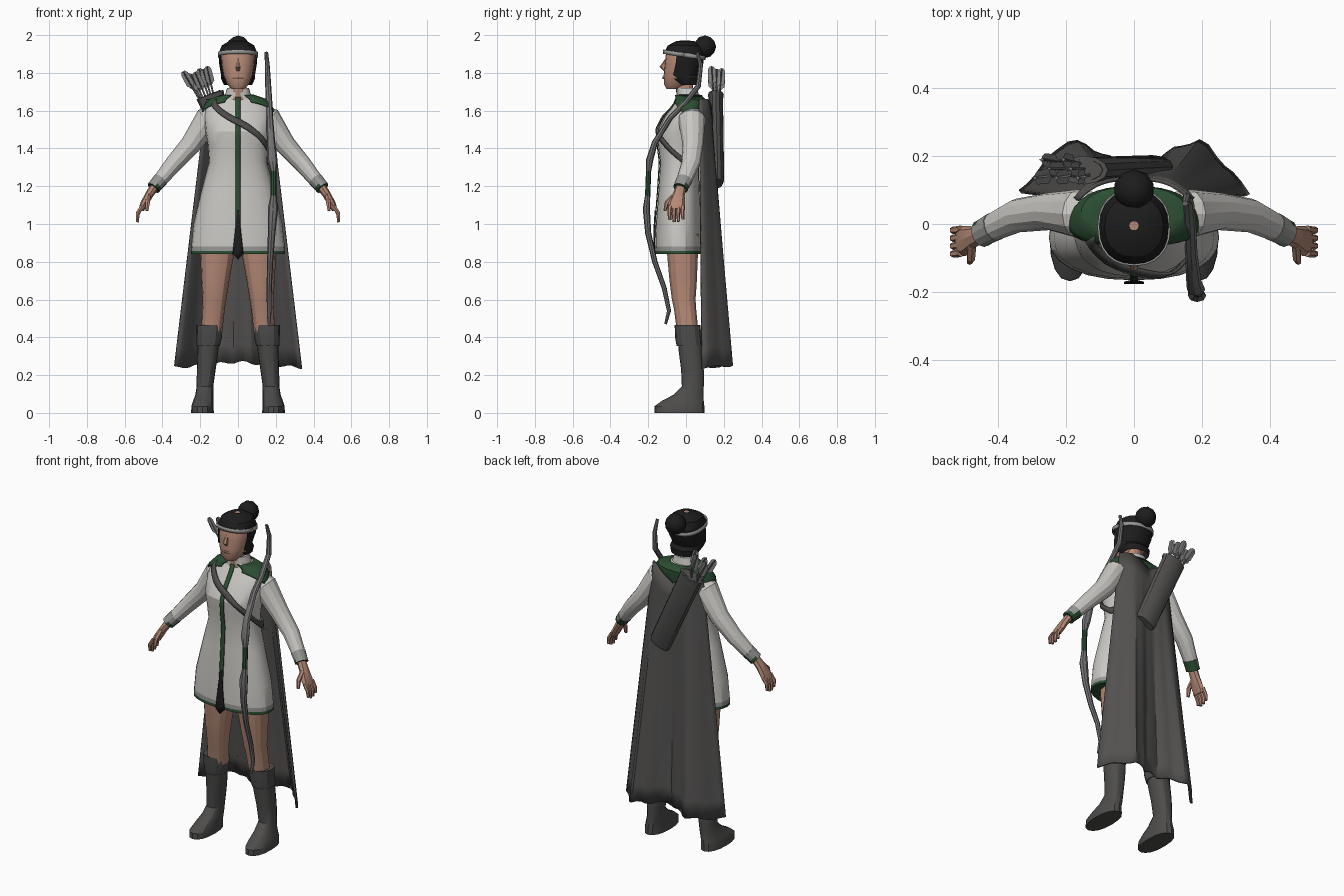
import bpy, bmesh, random
from math import sin, cos, pi, radians
from mathutils import Vector

random.seed(4)
if "Cube" in bpy.data.objects:
    bpy.data.objects.remove(bpy.data.objects["Cube"])


def material(name, r, g, b):
    m = bpy.data.materials.new(name)
    m.use_nodes = True
    m.diffuse_color = (r, g, b, 1)
    m.node_tree.nodes["Principled BSDF"].inputs["Base Color"].default_value = (r, g, b, 1)
    return m


SKIN = material("skin", .46, .25, .18)
HAIR = material("black hair", .012, .012, .013)
CLOTH = material("pale cloth", .58, .57, .54)
GREEN = material("dark green", .025, .075, .033)
CAPE = material("cape grey", .085, .082, .08)
BOOT = material("boot leather", .075, .073, .071)
BOW = material("bow grey", .17, .17, .17)
TRIM = material("trim grey", .3, .3, .29)
FEATHER = material("feather grey", .22, .22, .22)
parts = []


def finish(name, bm, mats, rule=None):
    bmesh.ops.recalc_face_normals(bm, faces=bm.faces)
    if rule:
        for f in bm.faces:
            f.material_index = rule(f.calc_center_median())
    mesh = bpy.data.meshes.new(name)
    bm.to_mesh(mesh)
    bm.free()
    for m in mats:
        mesh.materials.append(m)
    ob = bpy.data.objects.new(name, mesh)
    bpy.context.collection.objects.link(ob)
    parts.append(ob)
    return ob


def skin_rings(name, rings, mats, rule=None, drop=None):
    """Join closed rings of points into a capped skin."""
    bm = bmesh.new()
    rows = [[bm.verts.new(p) for p in ring] for ring in rings]
    n = len(rows[0])
    for a, b in zip(rows, rows[1:]):
        for i in range(n):
            j = (i + 1) % n
            bm.faces.new((a[i], a[j], b[j], b[i]))
    if drop:
        gone = [f for f in bm.faces if drop(f.calc_center_median())]
        bmesh.ops.delete(bm, geom=gone, context="FACES")
    else:
        bm.faces.new(rows[0])
        bm.faces.new(rows[-1])
    return finish(name, bm, mats, rule)


def level_point(ring, ang, off=0):
    """Point on a level ring (cx, cy, z, rx, ry), slightly squared."""
    cx, cy, z, rx, ry = ring
    bulge = lambda t: (abs(t) ** .88) * (1 if t > 0 else -1)
    return Vector((cx + (rx + off) * bulge(cos(ang)), cy + (ry + off) * bulge(sin(ang)), z))


def stack(name, rings, mats, rule=None, drop=None, n=16, off=0, side=1):
    flip = Vector((side, 1, 1))
    pts = [[level_point(r, 2 * pi * i / n, off) * flip for i in range(n)] for r in rings]
    return skin_rings(name, pts, mats, rule, drop)


def tube(name, path, mats, rule=None, ref=(0, 1, 0), n=8, side=1):
    """Path of (x, y, z, radius along ref, radius across)."""
    pos = [Vector(p[:3]) for p in path]
    rings = []
    for i, p in enumerate(path):
        t = (pos[min(i + 1, len(pos) - 1)] - pos[max(i - 1, 0)]).normalized()
        u = Vector(ref)
        u = (u - t * u.dot(t)).normalized()
        v = t.cross(u)
        ring = [pos[i] + u * p[3] * cos(2 * pi * k / n) + v * p[4] * sin(2 * pi * k / n) for k in range(n)]
        rings.append([q * Vector((side, 1, 1)) for q in ring])
    return skin_rings(name, rings, mats, rule)


def sheet(name, f, nu, nv, mat, thick=.006):
    bm = bmesh.new()
    g = [[bm.verts.new(f(u / nu, v / nv)) for u in range(nu + 1)] for v in range(nv + 1)]
    for a, b in zip(g, g[1:]):
        for i in range(nu):
            bm.faces.new((a[i], a[i + 1], b[i + 1], b[i]))
    ob = finish(name, bm, [mat])
    mod = ob.modifiers.new("thickness", "SOLIDIFY")
    mod.thickness, mod.offset = thick, 0
    return ob


# Tunic with hem bands and open collar
TORSO = [(0, -.04, .84, .25, .125), (0, -.04, .856, .249, .124), (0, -.04, .88, .247, .123),
         (0, -.04, 1, .235, .12), (0, -.037, 1.2, .187, .108), (0, -.035, 1.33, .153, .102),
         (0, -.037, 1.42, .16, .112), (0, -.035, 1.49, .172, .118), (0, -.012, 1.57, .18, .1),
         (0, .012, 1.62, .172, .085), (0, .025, 1.66, .14, .07), (0, .01, 1.68, .07, .058),
         (0, .005, 1.72, .058, .055)]
stack("tunic", TORSO, [CLOTH, TRIM, GREEN], lambda c: 2 if c.z < .855 else 1 if c.z < .88 else 0, n=24)


def on_torso(z, ang, off):
    for a, b in zip(TORSO, TORSO[1:]):
        if z <= b[2]:
            t = (z - a[2]) / (b[2] - a[2])
            return level_point([p + (q - p) * t for p, q in zip(a, b)], ang, off)


def placket(u, v):
    p = on_torso(.842 + .83 * v, -pi / 2, .004)
    p.x = (u - .5) * .024
    return p


def slit(u, v):
    p = on_torso(.842 + .23 * v, -pi / 2, .008)
    p.x = (u - .5) * (.058 - .05 * v)
    p.z -= .03 * (1 - v) * (1 - abs(2 * u - 1))
    return p


def mantle(u, v):
    ang = radians(-68 + 316 * u)
    low = 1.585 + .065 * max(0, -sin(ang)) - .03 * max(0, sin(ang))
    return on_torso(low + (1.682 - low) * v, ang, .012)


def strap(u, v):
    ang = radians(-140 + 210 * u)
    z = 1.645 - .315 * min(1, u / .72) + .035 * (v - .5)
    return on_torso(z, ang, .012)


sheet("front_placket", placket, 2, 24, GREEN)
sheet("front_slit", slit, 2, 6, HAIR)
sheet("shoulder_mantle", mantle, 28, 4, GREEN)
sheet("quiver_strap", strap, 24, 1, BOOT, .009)


# Cape with two deep folds, hanging from the shoulders
def cape(u, v):
    s = 2 * u - 1
    a = abs(s)
    hem = .205 - .035 * cos(pi * a / .6) if a < .6 else .24 - .15 * (a - .6) / .4
    top = .132 - .06 * a ** 3
    y = top + (hem - top) * v + .006 * v * sin(23 * s)
    z0 = 1.59 + .07 * min(1, a / .7)
    z1 = .27 - .03 * a + .008 * sin(17 * s)
    return Vector((s * (.165 + .17 * v), y, z0 + (z1 - z0) * v))


sheet("cape", cape, 28, 14, CAPE, .012)

# Head, hair, bun and circlet
HEAD = [(0, -.068, 1.715, .034, .036), (0, -.052, 1.742, .06, .065), (0, -.034, 1.79, .078, .084),
        (0, -.016, 1.85, .088, .096), (0, -.01, 1.905, .09, .096), (0, -.008, 1.945, .074, .076),
        (0, -.005, 1.968, .036, .036)]
stack("head", HEAD, [SKIN], n=20)
stack("neck", [(0, 0, 1.62, .055, .05), (0, -.005, 1.69, .045, .045), (0, -.015, 1.78, .045, .05)], [SKIN], n=12)
LOCKS = [(0, .015, 1.735, .062, .05), (0, -.01, 1.77, .078, .078)] + HEAD[2:] + [(0, -.005, 1.972, .001, .001)]
stack("hair", LOCKS, [HAIR], drop=lambda c: c.y < -.045 and c.z < 1.9, n=20, off=.012)
tube("nose", [(0, -.105, 1.875, .004, .007), (0, -.122, 1.83, .018, .014), (0, -.112, 1.812, .005, .01)], [SKIN], n=6)
tube("mouth", [(-.028, -.112, 1.772, .004, .005), (0, -.12, 1.774, .006, .008), (.028, -.112, 1.772, .004, .005)],
     [SKIN], n=6)
bm = bmesh.new()
bmesh.ops.create_icosphere(bm, subdivisions=2, radius=.06)
bmesh.ops.translate(bm, verts=bm.verts, vec=(0, .1, 1.938))
finish("hair_bun", bm, [HAIR])


def circlet(u, v):
    p = level_point((0, -.01, 1.883 + .022 * v, .104, .11), 2 * pi * u)
    p.z -= .15 * p.y
    return p


sheet("circlet", circlet, 24, 1, TRIM)

# Arms, hands, legs and boots, mirrored
for side, word in ((1, "left"), (-1, "right")):
    tube(word + "_sleeve", [(.1, .03, 1.575, .06, .06), (.16, .03, 1.555, .072, .07), (.25, .037, 1.42, .055, .055),
                            (.34, .025, 1.32, .05, .046), (.41, -.008, 1.235, .042, .038),
                            (.445, -.027, 1.195, .038, .034)], [CLOTH], n=12, side=side)
    tube(word + "_cuff", [(.41, -.008, 1.235, .044, .04), (.436, -.022, 1.205, .041, .037),
                          (.448, -.029, 1.19, .041, .037)], [TRIM, GREEN],
         lambda c: 1 if c.z < 1.21 else 0, n=12, side=side)
    tube(word + "_palm", [(.44, -.025, 1.2, .028, .024), (.47, -.038, 1.155, .032, .022),
                          (.498, -.05, 1.105, .045, .02), (.512, -.052, 1.075, .04, .015)], [SKIN], side=side)
    for k in range(4):
        y = -.085 + .023 * k
        drop = .012 * abs(k - 1.4)
        tube(f"{word}_finger_{k + 1}", [(.507, y, 1.095, .012, .012), (.53, y - .003, 1.05 + drop / 2, .011, .011),
                                        (.532, y, 1.005 + drop, .008, .008)], [SKIN], n=6, side=side)
    tube(word + "_thumb", [(.475, -.06, 1.15, .015, .014), (.478, -.1, 1.115, .013, .013),
                           (.482, -.112, 1.07, .008, .009)], [SKIN], n=6, side=side)
    stack(word + "_leg", [(.108, -.02, .95, .095, .09), (.112, -.018, .82, .088, .082), (.12, -.015, .7, .074, .074),
                          (.125, -.012, .6, .063, .064), (.13, -.005, .55, .06, .06),
                          (.14, .01, .42, .056, .058)], [SKIN], n=14, side=side)
    stack(word + "_boot", [(.188, -.035, 0, .06, .133), (.188, -.035, .035, .059, .132), (.184, -.018, .062, .054, .112),
                           (.178, .012, .095, .048, .08), (.175, .036, .14, .044, .058), (.168, .034, .23, .05, .06),
                           (.16, .025, .32, .055, .063), (.153, .015, .42, .06, .062)], [BOOT], n=16, side=side)
    stack(word + "_boot_cuff", [(.158, .018, .355, .062, .068), (.153, .012, .4, .068, .07),
                                (.152, .008, .465, .07, .068), (.15, .008, .46, .058, .058)], [BOOT], n=12, side=side)

# Recurve bow with green grip
BOW_PATH = [(.15, .06, 1.91, .008, .009), (.155, .078, 1.84, .012, .013), (.16, .065, 1.73, .014, .016),
            (.165, -.005, 1.64, .014, .017), (.168, -.085, 1.56, .014, .018), (.175, -.165, 1.43, .016, .022),
            (.182, -.192, 1.34, .019, .027), (.188, -.198, 1.28, .014, .016), (.188, -.203, 1.15, .014, .016),
            (.185, -.21, 1.08, .019, .027), (.178, -.2, .95, .016, .02), (.17, -.165, .8, .014, .016),
            (.165, -.115, .66, .013, .014), (.165, -.09, .54, .011, .012), (.165, -.108, .47, .007, .009)]
tube("bow", BOW_PATH, [BOW, GREEN], lambda c: 1 if 1.15 < c.z < 1.28 else 0)

# Quiver and arrows on the back
tube("quiver", [(.062, .168, 1.215, .026, .058), (.055, .168, 1.23, .034, .066), (-.14, .158, 1.66, .038, .072),
                (-.148, .158, 1.685, .042, .076), (-.15, .158, 1.688, .032, .062),
                (-.14, .158, 1.665, .03, .058)], [CAPE], n=12)
for k in range(7):
    base = Vector((-.11 - .01 * k, .15 + .01 * (k % 3), 1.6))
    tip = Vector((-.165 - .021 * k, .135 + .027 * (k % 3), 1.845 - .009 * k + random.uniform(-.02, .02)))
    d = (tip - base).normalized()
    tube(f"arrow_shaft_{k + 1}", [(*base, .005, .005), (*tip, .005, .005)], [BOW], n=5)
    for w, turn in enumerate((0, 1)):
        a, b = (.022, .002) if turn else (.002, .022)
        vane = [(tip - d * back, k2) for back, k2 in ((.1, .2), (.08, 1), (.015, .9), (0, .4))]
        tube(f"arrow_vane_{k + 1}_{w + 1}", [(*p, max(a * s, .002), max(b * s, .002)) for p, s in vane],
             [FEATHER], n=4)

# Shade softly, keeping the facets crisp
bpy.ops.object.select_all(action="DESELECT")
for ob in parts:
    ob.select_set(True)
bpy.context.view_layer.objects.active = parts[0]
bpy.ops.object.shade_smooth_by_angle(angle=radians(25))
